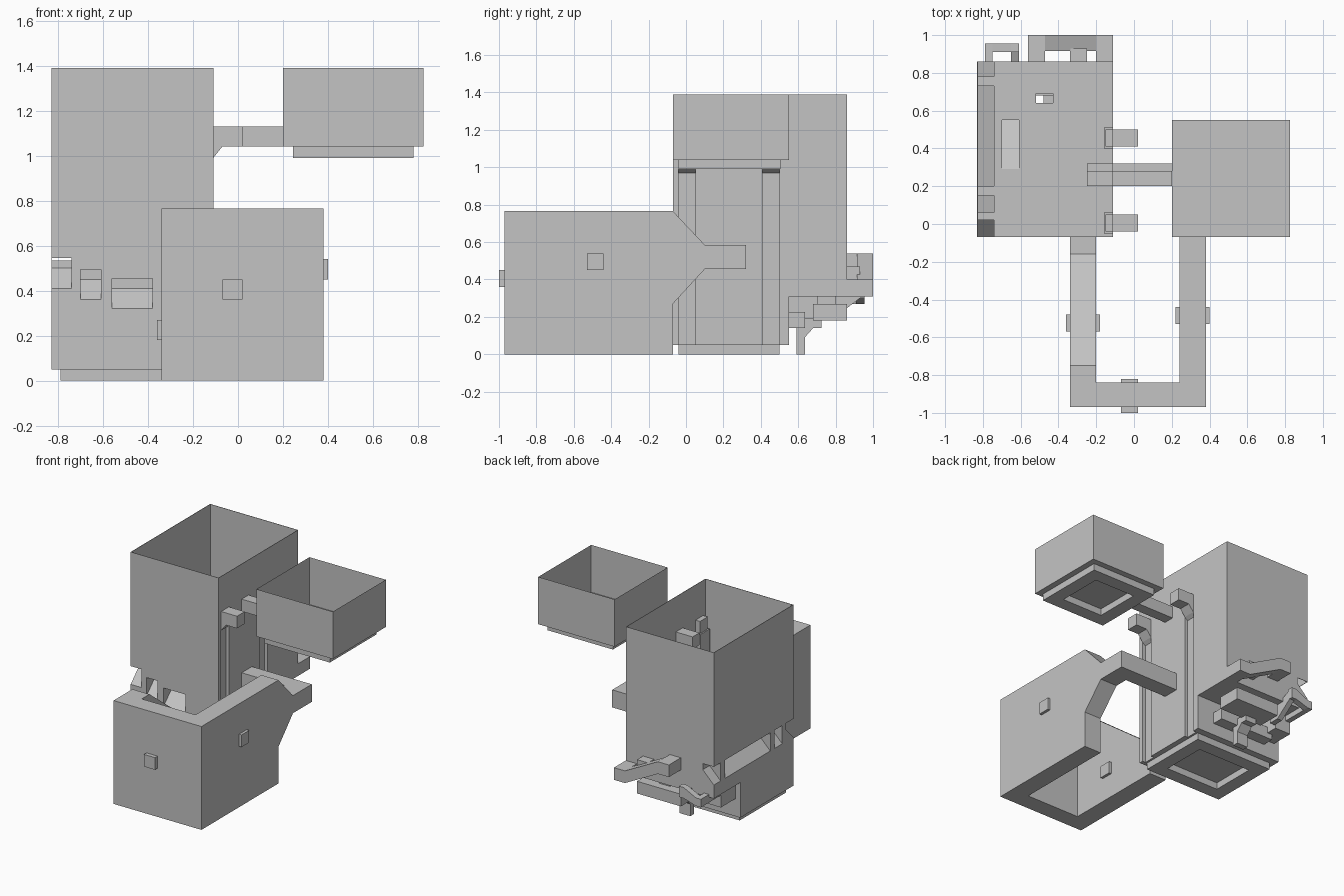
import bpy
import bmesh

old = bpy.data.objects.get("Cube")
if old:
    bpy.data.objects.remove(old)

GREY = (0.55, 0.55, 0.55, 1)
mat = bpy.data.materials.new("plain grey")
mat.use_nodes = True
mat.diffuse_color = GREY
mat.node_tree.nodes["Principled BSDF"].inputs["Base Color"].default_value = GREY


def prism(name, axis, pts, lo, hi, open_end=False):
    """Extrude a 2D outline along an axis; open_end leaves the far cap off."""
    def place(p, t):
        return {"x": (t, p[0], p[1]), "y": (p[0], t, p[1]), "z": (p[0], p[1], t)}[axis]
    bm = bmesh.new()
    a = [bm.verts.new(place(p, lo)) for p in pts]
    b = [bm.verts.new(place(p, hi)) for p in pts]
    n = len(pts)
    bm.faces.new(a)
    bm.faces.new(b)
    for i in range(n):
        j = (i + 1) % n
        bm.faces.new((a[i], a[j], b[j], b[i]))
    bmesh.ops.recalc_face_normals(bm, faces=bm.faces)
    if open_end:
        bm.faces.ensure_lookup_table()
        bmesh.ops.delete(bm, geom=[bm.faces[1]], context="FACES_ONLY")
    mesh = bpy.data.meshes.new(name)
    bm.to_mesh(mesh)
    bm.free()
    mesh.materials.append(mat)
    obj = bpy.data.objects.new(name, mesh)
    bpy.context.collection.objects.link(obj)
    return obj


def box(name, x, y, z, open_end=False):
    rect = [(x[0], y[0]), (x[1], y[0]), (x[1], y[1]), (x[0], y[1])]
    return prism(name, "z", rect, z[0], z[1], open_end)


def cut(obj, cutters):
    """Subtract the cutters and bake the result."""
    for c in cutters:
        c.hide_render = True
        mod = obj.modifiers.new("cut", "BOOLEAN")
        mod.operation = "DIFFERENCE"
        mod.solver = "EXACT"
        mod.object = c
    deps = bpy.context.evaluated_depsgraph_get()
    baked = bpy.data.meshes.new_from_object(obj.evaluated_get(deps))
    obj.modifiers.clear()
    obj.data = baked


def discard(cutters):
    for c in cutters:
        bpy.data.objects.remove(c)


def base_frame(name, x, y, z):
    """Low foot with a square recess underneath."""
    frame = box(name, x, y, z)
    hole = box("hole", (x[0] + .1, x[1] - .1), (y[0] + .1, y[1] - .1), (z[0] - .1, z[1] + .1))
    cut(frame, [hole])
    discard([hole])


# Tall hopper: hollow top, solid works below, raised underside at the back
tower = box("tower", (-.83, -.11), (-.07, .86), (.05, 1.39))
cutters = [box("void", (-.827, -.113), (-.067, .857), (.535, 1.6)),
           box("rear_gap", (-1, .1), (.55, 1), (-.1, .31))]

# Sloped slots on the front and the side
for x0, x1, z in [(-.9, -.74, .41), (-.70, -.61, .36), (-.56, -.38, .32)]:
    cutters.append(prism("front_slot", "x", [(-.07, z), (.02, z + .09), (.02, z + .135),
                   (-.1, z + .135), (-.1, z)], x0, x1))
for y0, y1 in [(.06, .15), (.20, .73), (.78, .9)]:
    cutters.append(prism("side_slot", "y", [(-.83, .41), (-.74, .50), (-.74, .545),
                   (-.9, .545), (-.9, .41)], y0, y1))
cutters.append(prism("inner_ramp", "x", [(.29, .56), (.29, .53), (.55, .40), (.55, .56)],
                     -.70, -.61))
cutters.append(box("drop_hole", (-.52, -.43), (.64, .69), (.2, .7)))

# Vertical grooves below the hooks
grooves = [prism("groove", "y", [(0, .05), (-.135, .05), (-.135, .97), (-.11, .99),
           (-.05, 1.04), (0, 1.04)], y, y + .09) for y in (-.04, .41)]
cut(tower, cutters + grooves)
for i, y in enumerate((-.04, .41)):
    liner = box(f"groove_liner_{i}", (-.16, -.112), (y - .01, y + .10), (.53, 1.04))
    cut(liner, grooves)
    prism(f"hook_{i}", "y", [(-.15, .97), (-.135, .97), (-.11, .99), (-.07, 1.04),
          (.02, 1.04), (.02, 1.13), (-.15, 1.13)], y, y + .09)
discard(cutters + grooves)
base_frame("tower_base", (-.79, -.15), (-.04, .50), (0, .05))

# Small open bin with its foot and link bar
box("bin", (.20, .825), (-.07, .55), (1.04, 1.39), True)
base_frame("bin_base", (.245, .78), (-.04, .505), (.99, 1.04))
box("link_bar", (-.25, .20), (.20, .28), (1.04, 1.13))

# Front guard: cross wall, tapering right arm, sloping left arm
box("guard_front", (-.34, .38), (-.97, -.84), (0, .765))
prism("guard_left_arm", "x", [(-.84, 0), (-.07, 0), (-.07, .31), (-.16, .31),
      (-.75, .765), (-.84, .765)], -.34, -.20)
prism("guard_right_arm", "x", [(-.84, 0), (-.07, 0), (-.07, .27), (.10, .455), (.32, .455),
      (.32, .585), (.10, .585), (-.07, .765), (-.84, .765)], .24, .38)
box("guard_crossbar", (-.25, .24), (.20, .32), (.455, .585))
box("front_peg", (-.07, .02), (-1, -.82), (.36, .45))
box("left_peg", (-.36, -.18), (-.57, -.48), (.18, .27))
box("right_peg", (.22, .40), (-.53, -.44), (.45, .54))

# Rear chute: sloping bar on three legs
prism("rear_chute", "y", [(-.56, .45), (-.47, .45), (-.20, .31), (-.11, .31),
      (-.11, .40), (-.20, .40), (-.47, .54), (-.56, .54)], .915, 1.0)
for x, z in [(-.56, .45), (-.34, .38), (-.20, .31)]:
    box("chute_leg", (x, x + .09), (.85, .93), (z, z + .09))

# Small rear loop beside it
prism("rear_loop", "y", [(-.79, .27), (-.75, .27), (-.65, .30), (-.61, .30),
      (-.61, .38), (-.65, .38), (-.75, .33), (-.79, .33)], .91, .955)
box("loop_leg_outer", (-.79, -.75), (.68, .93), (.27, .33))
prism("loop_leg_inner", "x", [(.72, .20), (.80, .20), (.93, .30), (.93, .37), (.84, .33),
      (.72, .27)], -.65, -.61)

# Stepped trays hanging under the rear overhang
box("upper_tray", (-.56, -.20), (.68, .86), (.18, .27))
box("tray_link", (-.43, -.34), (.70, .80), (.26, .32))
box("lower_tray", (-.70, -.25), (.54, .635), (.14, .225))
prism("drain", "x", [(.59, 0), (.635, 0), (.635, .09), (.68, .14), (.725, .14), (.725, .19),
      (.59, .19)], -.48, -.39)
box("side_block", (-.79, -.66), (.54, .72), (.18, .32))
